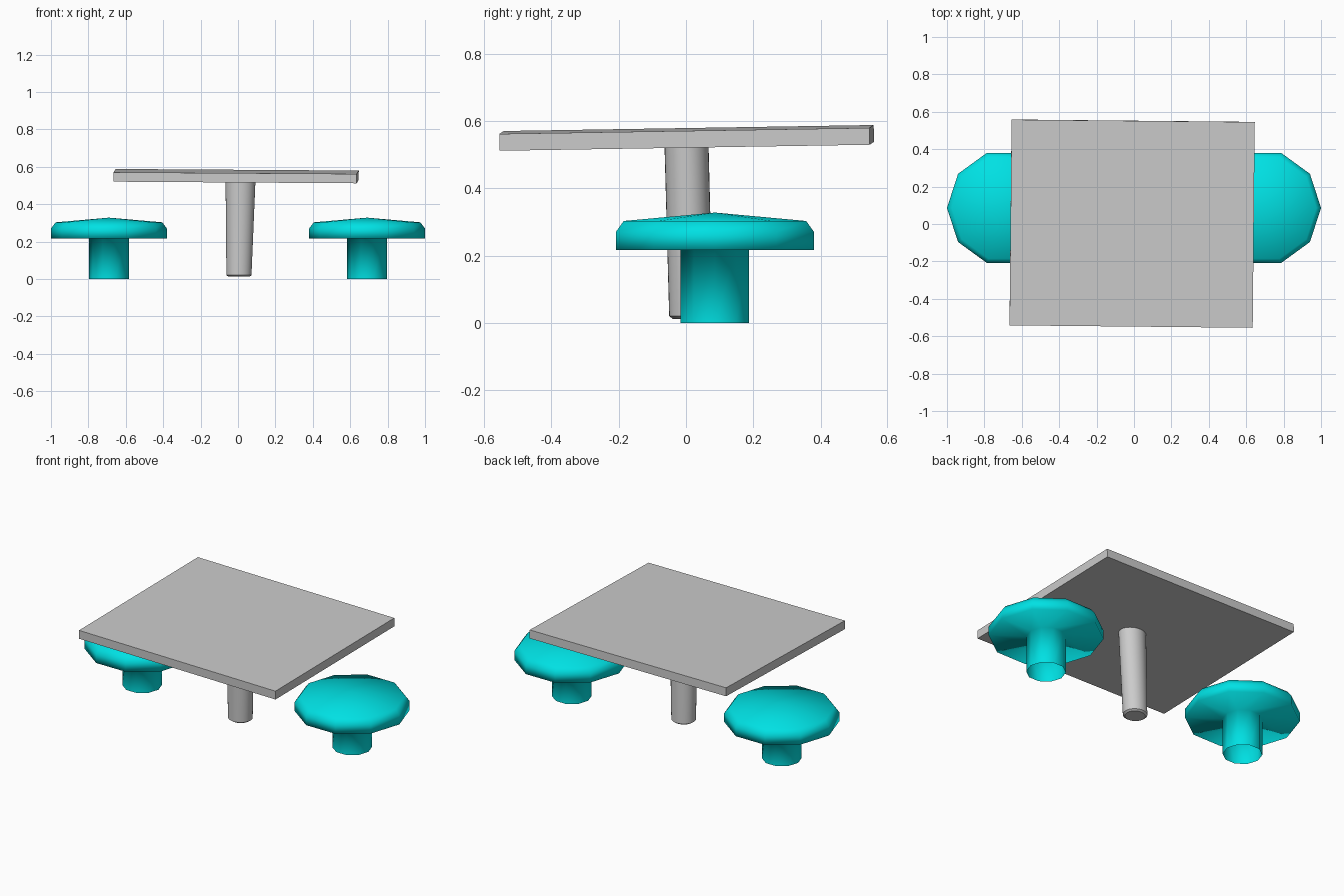
import bpy, bmesh
from math import sin, cos, tau, radians

if "Cube" in bpy.data.objects:
    bpy.data.objects.remove(bpy.data.objects["Cube"])


def loft(name, rings, sides, cap_bottom, cap_top):
    """Skin elliptical rings given as (cx, cy, z, rx, ry)."""
    bm = bmesh.new()
    loops = [[bm.verts.new((cx + rx * cos(tau * i / sides),
                            cy + ry * sin(tau * i / sides), z))
              for i in range(sides)] for cx, cy, z, rx, ry in rings]
    for a, b in zip(loops, loops[1:]):
        for i in range(sides):
            j = (i + 1) % sides
            bm.faces.new((a[i], a[j], b[j], b[i]))
    if cap_bottom:
        bm.faces.new(loops[0][::-1])
    if cap_top is not None:
        apex = bm.verts.new(cap_top)
        for i in range(sides):
            bm.faces.new((loops[-1][i], loops[-1][(i + 1) % sides], apex))
    for f in bm.faces:
        f.smooth = True
    mesh = bpy.data.meshes.new(name)
    bm.to_mesh(mesh)
    bm.free()
    obj = bpy.data.objects.new(name, mesh)
    bpy.context.collection.objects.link(obj)
    return obj


# Table top, slightly tilted
bpy.ops.mesh.primitive_cube_add(size=1, location=(-0.01, 0.002, 0.55),
                                rotation=(radians(0.93), radians(0.38), radians(-0.57)))
top = bpy.context.object
top.name = "table_top"
top.scale = (1.30, 1.10, 0.05)

# Leaning, tapered table leg with a small rounded foot
leg = loft("table_leg", [
    (0.005, 0.015, 0.012, 0.056, 0.054),
    (0.005, 0.015, 0.020, 0.067, 0.065),
    (0.0135, 0.0015, 0.53, 0.080, 0.0655)], 32, True, (0.0135, 0.0015, 0.53))
bpy.ops.object.select_all(action='DESELECT')
leg.select_set(True)
bpy.context.view_layer.objects.active = leg
bpy.ops.object.shade_smooth_by_angle(angle=radians(35))

# Ten-sided stools: hollow stem, flat underside, rounded rim, domed seat
cyan = bpy.data.materials.new("cyan")
cyan.diffuse_color = (0.0, 0.75, 0.77, 1)
cyan.use_nodes = True
cyan.node_tree.nodes["Principled BSDF"].inputs["Base Color"].default_value = cyan.diffuse_color
profile = [(0.107, 0.0), (0.107, 0.217), (0.31, 0.217), (0.31, 0.27), (0.285, 0.303)]
for side, x in (("left", -0.69), ("right", 0.69)):
    stool = loft(side + "_stool", [(x, 0.086, z, r, r) for r, z in profile],
                 10, False, (x, 0.086, 0.328))
    stool.data.materials.append(cyan)
